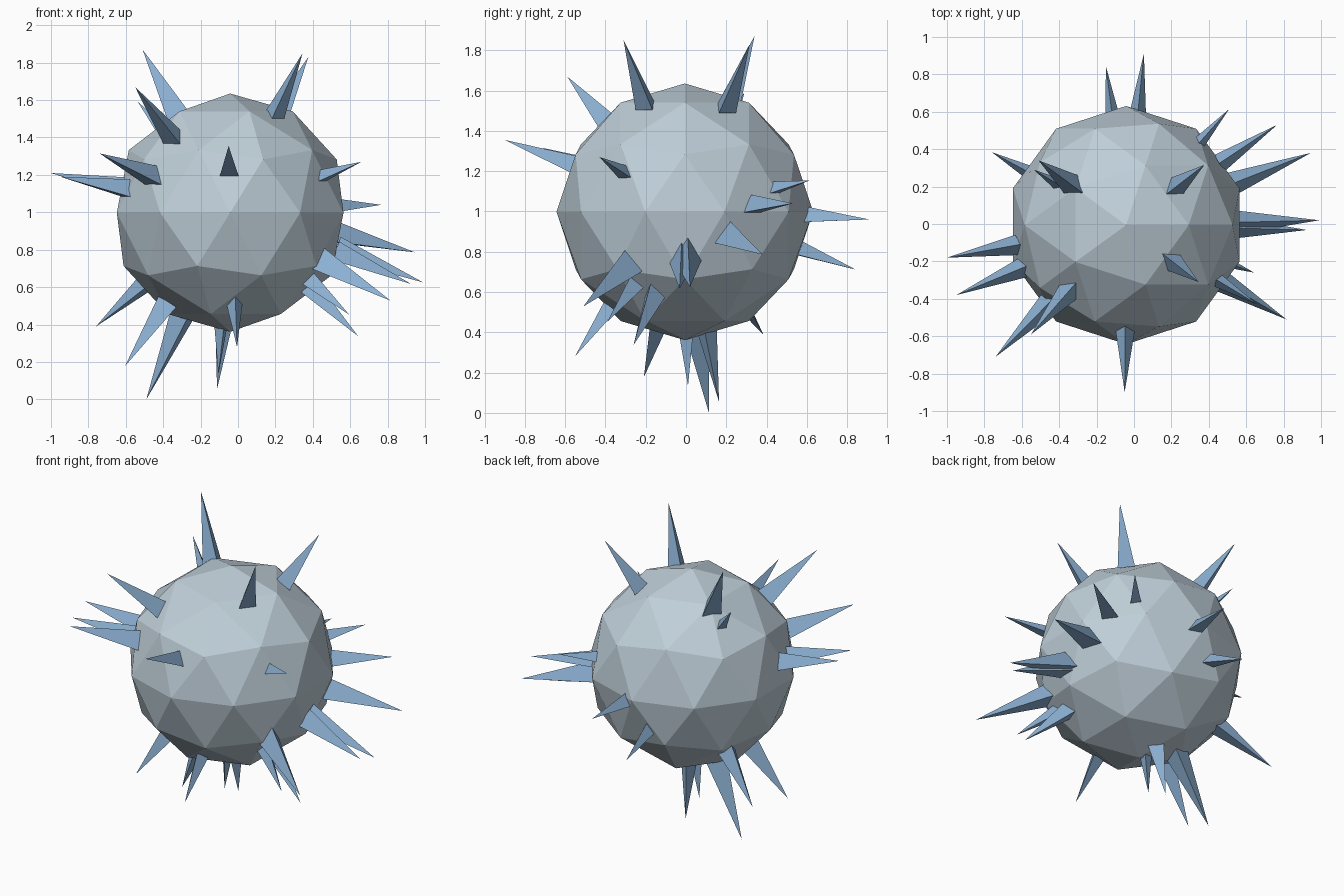
import bpy, bmesh
from mathutils import Vector, Matrix

if "Cube" in bpy.data.objects:
    bpy.data.objects.remove(bpy.data.objects["Cube"])

CENTRE = Vector((-0.042, -0.006, 0.998))
RADIUS = 0.637
BASE = 0.6          # distance of spike bases from the body centre

# Spike tips
TIPS = [
    (-0.51, 0.34, 1.87), (-0.55, -0.59, 1.67), (-0.535, 0.29, 1.59),
    (-0.74, -0.71, 1.315), (-0.95, -0.38, 1.19), (-1.0, -0.18, 1.21),
    (-0.05, -0.90, 1.355), (0.345, -0.31, 1.85), (0.376, 0.316, 1.83),
    (0.66, -0.43, 1.27), (0.765, 0.53, 1.04), (0.508, 0.614, 1.154),
    (0.945, 0.38, 0.786), (0.99, 0.02, 0.625), (0.925, -0.032, 0.617),
    (0.815, -0.51, 0.528), (0.594, -0.39, 0.453), (0.642, -0.26, 0.338),
    (-0.005, -0.552, 0.279), (-0.112, 0.164, 0.055), (-0.49, 0.114, 0.0),
    (-0.604, -0.209, 0.178), (-0.76, 0.384, 0.389), (-0.105, 0.01, 0.134),
    (0.053, 0.91, 0.96), (-0.15, 0.843, 0.711),
]


def make_object(name, bm, color):
    mesh = bpy.data.meshes.new(name)
    bm.to_mesh(mesh)
    bm.free()
    mat = bpy.data.materials.new(name + "_material")
    mat.diffuse_color = (*color, 1)
    mat.use_nodes = True
    mat.node_tree.nodes["Principled BSDF"].inputs["Base Color"].default_value = mat.diffuse_color
    mesh.materials.append(mat)
    obj = bpy.data.objects.new(name, mesh)
    bpy.context.collection.objects.link(obj)
    return obj


# Faceted round body
bm = bmesh.new()
bmesh.ops.create_icosphere(bm, subdivisions=2, radius=RADIUS,
                           matrix=Matrix.Translation(CENTRE))
make_object("body", bm, (0.52, 0.62, 0.69))

# Three-sided spikes pointing away from the centre
bm = bmesh.new()
for tip in TIPS:
    offset = Vector(tip) - CENTRE
    height = offset.length - BASE
    middle = CENTRE + offset.normalized() * (BASE + height / 2)
    turn = offset.to_track_quat('Z', 'Y').to_matrix().to_4x4()
    bmesh.ops.create_cone(bm, cap_ends=True, segments=3,
                          radius1=0.16 * height, radius2=0, depth=height,
                          matrix=Matrix.Translation(middle) @ turn)
bmesh.ops.remove_doubles(bm, verts=bm.verts, dist=0.0001)
make_object("spikes", bm, (0.26, 0.43, 0.64))
